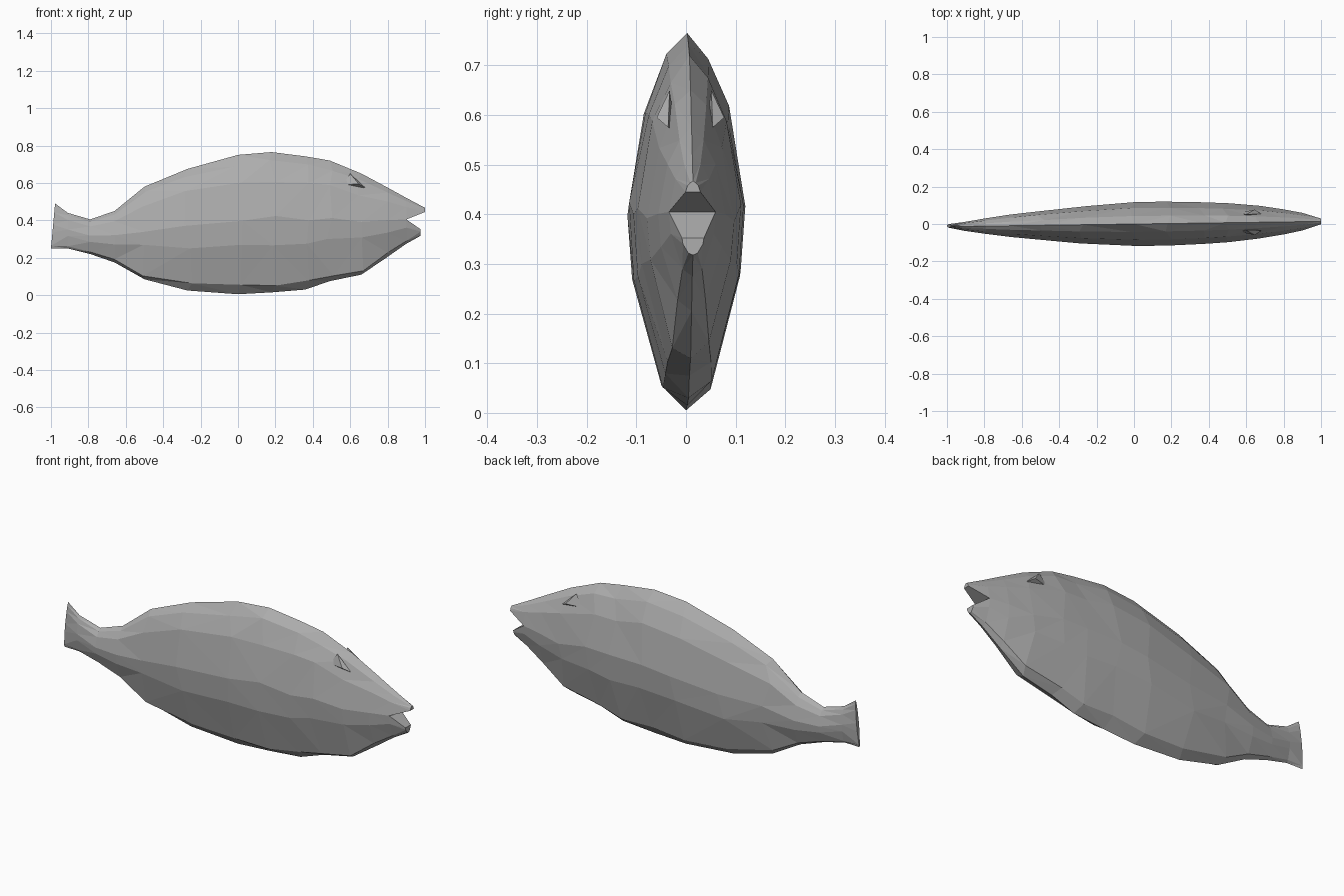
import bpy, bmesh, random
from mathutils import Vector

random.seed(4)
cube = bpy.data.objects.get("Cube")
if cube:
    bpy.data.objects.remove(cube, do_unlink=True)

skin = bpy.data.materials.new("fish grey")
skin.use_nodes = True
GREY = (0.42, 0.42, 0.42, 1)
skin.diffuse_color = GREY
skin.node_tree.nodes["Principled BSDF"].inputs["Base Color"].default_value = GREY


def finish(bm, name):
    bmesh.ops.triangulate(bm, faces=bm.faces[:])
    bmesh.ops.recalc_face_normals(bm, faces=bm.faces[:])
    mesh = bpy.data.meshes.new(name)
    bm.to_mesh(mesh)
    bm.free()
    mesh.materials.append(skin)
    obj = bpy.data.objects.new(name, mesh)
    bpy.context.collection.objects.link(obj)


# Body stations from tail to mouth corner: x, belly z, back z, half width
STATIONS = [
    (-0.91, 0.25, 0.44, 0.023), (-0.79, 0.22, 0.405, 0.042),
    (-0.66, 0.175, 0.45, 0.06), (-0.5, 0.085, 0.58, 0.077),
    (-0.27, 0.025, 0.675, 0.1), (0, 0.005, 0.75, 0.118),
    (0.18, 0.015, 0.765, 0.117), (0.36, 0.03, 0.742, 0.111),
    (0.49, 0.075, 0.72, 0.104), (0.66, 0.11, 0.65, 0.088),
    (0.8, 0.205, 0.575, 0.067), (0.9, 0.275, 0.52, 0.047),
]
# One side of the cross-section: height share, width share
SIDE = [(0.06, 0.42), (0.35, 0.92), (0.53, 1), (0.8, 0.72), (0.93, 0.36)]
SECTION = [(0, 0)] + SIDE + [(1, 0)] + [(h, -w) for h, w in reversed(SIDE)]
COUNT = len(SECTION)


def bridge(bm, a, b):
    for i in range(len(a)):
        j = (i + 1) % len(a)
        bm.faces.new((a[i], a[j], b[j], b[i]))


bm = bmesh.new()
rings = []
for s, (x, low, high, half) in enumerate(STATIONS):
    rough = 0.012 if 2 < s < 10 else 0
    ring = []
    for h, w in SECTION:
        dx, dz = random.uniform(-2, 2) * rough, random.uniform(-1, 1) * rough
        if w == 0:
            dx = dz = 0
        ring.append(bm.verts.new((x + dx, 0.014 * x + w * half,
                                  low + h * (high - low) + dz)))
    rings.append(ring)
for a, b in zip(rings, rings[1:]):
    bridge(bm, a, b)

# Flared tail edge, with the upper corner leaning forward
tail = [bm.verts.new((-1 + 0.022 * h, -0.01 + w * 0.01, 0.25 + 0.24 * h))
        for h, w in SECTION]
bridge(bm, tail, rings[0])
bm.faces.new(tail)


# Open jaws: each half of the last ring narrows to a blunt lip
def jaw(indices, x_lip, z_low, z_high, half):
    root = [rings[-1][i % COUNT] for i in indices]
    zs = [v.co.z for v in root]
    lip = []
    for v, i in zip(root, indices):
        t = (v.co.z - min(zs)) / (max(zs) - min(zs))
        lip.append(bm.verts.new((x_lip, 0.014 + SECTION[i % COUNT][1] * half,
                                 z_low + t * (z_high - z_low))))
    bridge(bm, root, lip)
    bm.faces.new(lip)


jaw(range(3, 10), 1.0, 0.445, 0.467, 0.015)
jaw(range(9, 16), 0.977, 0.318, 0.352, 0.022)
finish(bm, "fish_body")

# Small overhanging brow above each eye
for side, name in ((1, "left_brow"), (-1, "right_brow")):
    bm = bmesh.new()
    points = [(0.56, 0.05, 0.59), (0.68, 0.045, 0.575), (0.645, 0.068, 0.595),
              (0.6, 0.042, 0.65), (0.61, 0.03, 0.57)]
    for p in points:
        bm.verts.new(Vector((p[0], 0.009 + side * p[1], p[2])))
    bmesh.ops.convex_hull(bm, input=bm.verts[:])
    finish(bm, name)
